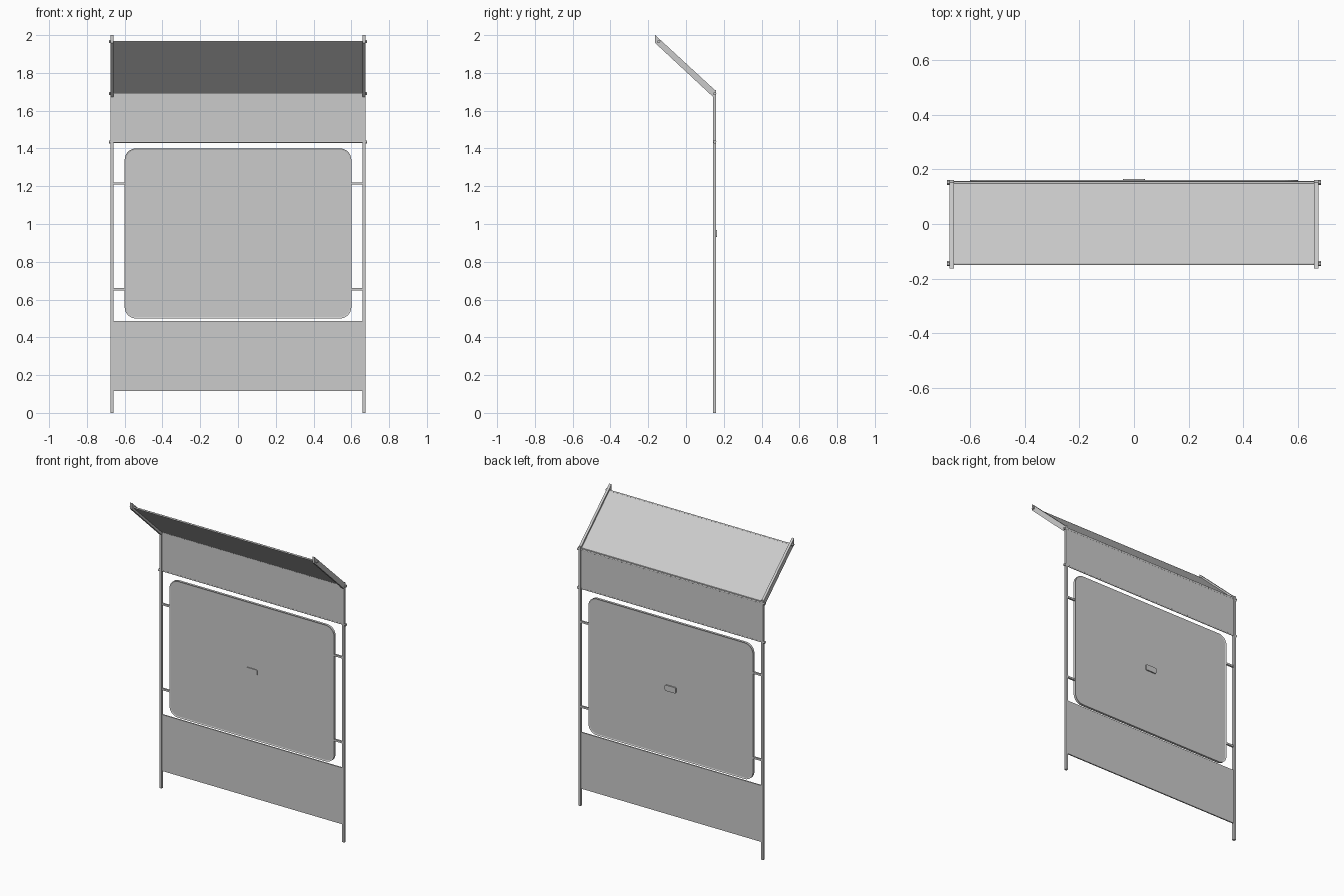
import bpy, bmesh, math
from mathutils import Vector

cube = bpy.data.objects.get("Cube")
if cube:
    bpy.data.objects.remove(cube)

grey = bpy.data.materials.new("light grey")
grey.use_nodes = True
GREY = (0.6, 0.6, 0.6, 1)
grey.diffuse_color = GREY
grey.node_tree.nodes["Principled BSDF"].inputs["Base Color"].default_value = GREY


def prism(name, points, axis, low, high):
    """Extrude an outline along x or y; outline is (y, z) or (x, z)."""
    place = (lambda p, d: (d, p[0], p[1])) if axis == "x" else (lambda p, d: (p[0], d, p[1]))
    bm = bmesh.new()
    face = bm.faces.new([bm.verts.new(place(p, low)) for p in points])
    grown = bmesh.ops.extrude_face_region(bm, geom=[face])["geom"]
    shift = Vector(place((0, 0), high - low))
    bmesh.ops.translate(bm, vec=shift, verts=[v for v in grown if isinstance(v, bmesh.types.BMVert)])
    bmesh.ops.recalc_face_normals(bm, faces=bm.faces)
    mesh = bpy.data.meshes.new(name)
    bm.to_mesh(mesh)
    bm.free()
    mesh.materials.append(grey)
    obj = bpy.data.objects.new(name, mesh)
    bpy.context.collection.objects.link(obj)
    return obj


def box(name, x, y, z):
    return prism(name, [(x[0], z[0]), (x[1], z[0]), (x[1], z[1]), (x[0], z[1])], "y", *y)


def rounded(w, z0, z1, r, steps=8):
    pts = []
    for i, (sx, z) in enumerate([(1, z1 - r), (-1, z1 - r), (-1, z0 + r), (1, z0 + r)]):
        for k in range(steps + 1):
            a = math.pi / 2 * (i + k / steps)
            pts.append((sx * (w - r) + r * math.cos(a), z + r * math.sin(a)))
    return pts


def circle(y, z, r, n=12):
    return [(y + r * math.cos(math.tau * k / n), z + r * math.sin(math.tau * k / n)) for k in range(n)]


BACK, FRONT = 0.16, 0.144

# Posts, sloping roof arms and board brackets on both sides
for side, s in (("left", 1), ("right", -1)):
    inner, outer = sorted((s * 0.658, s * 0.674))
    box(side + "_post", (inner, outer), (FRONT, BACK), (0, 1.71))
    prism(side + "_roof_arm", [(-0.163, 1.958), (-0.163, 2.0), (0.152, 1.71), (0.152, 1.665)],
          "x", inner, outer)
    for level, z in (("lower", 0.655), ("upper", 1.215)):
        box(f"{side}_{level}_bracket", sorted((s * 0.595, s * 0.66)), (0.146, 0.158), (z - 0.006, z + 0.006))

# Flat infill panels
box("lower_panel", (-0.66, 0.66), (0.148, 0.156), (0.115, 0.487))
box("upper_panel", (-0.66, 0.66), (0.148, 0.156), (1.435, 1.70))

# Sloping roof sheet
prism("roof_panel", [(-0.146, 1.960), (-0.146, 1.970), (0.155, 1.693), (0.155, 1.683)],
      "x", -0.66, 0.66)

# Tie rods with end nuts
for name, y, z in (("roof_front", -0.145, 1.965), ("roof_back", 0.152, 1.69), ("panel", 0.152, 1.435)):
    prism(name + "_rod", circle(y, z, 0.005), "x", -0.677, 0.677)
    for side, s in (("left", 1), ("right", -1)):
        prism(f"{name}_{side}_nut", circle(y, z, 0.009, 6), "x", *sorted((s * 0.673, s * 0.683)))

# Rounded board with a raised rim, hollowed by an inset face on each side
board = prism("board", rounded(0.6, 0.5, 1.4, 0.06), "y", FRONT, BACK)
bm = bmesh.new()
bm.from_mesh(board.data)
for face in [f for f in bm.faces if len(f.verts) > 4]:
    bmesh.ops.inset_region(bm, faces=[face], thickness=0.008, depth=0)
    inward = -0.003 * face.normal
    bmesh.ops.translate(bm, vec=inward, verts=face.verts)
bm.to_mesh(board.data)
bm.free()

# Small latch through the middle of the board
prism("latch", rounded(0.04, 0.93, 0.968, 0.008, 3), "y", 0.142, 0.165)
